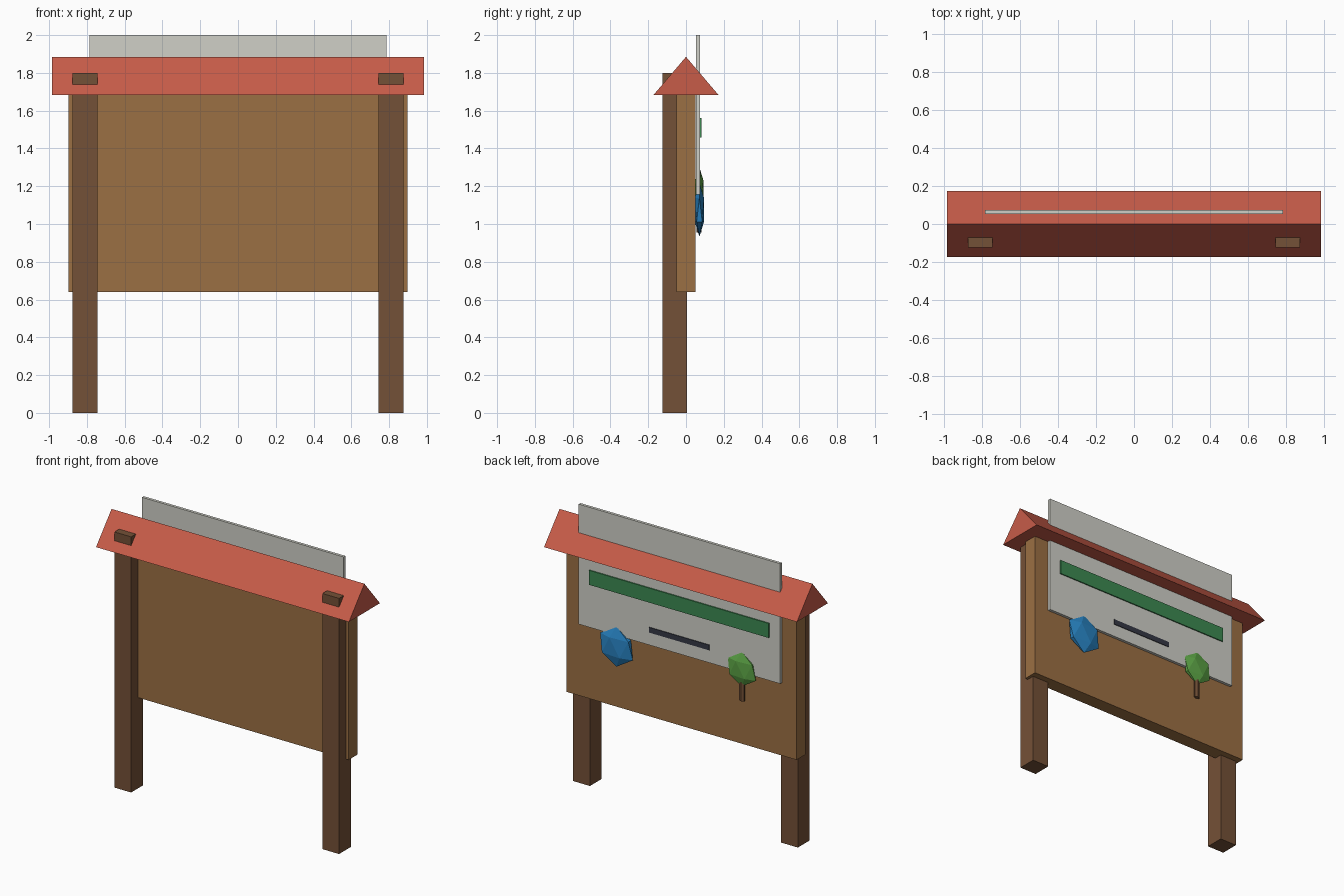
import bpy
import bmesh

cube = bpy.data.objects.get("Cube")
if cube:
    bpy.data.objects.remove(cube, do_unlink=True)


def material(name, rgb):
    m = bpy.data.materials.new(name)
    m.use_nodes = True
    m.diffuse_color = (*rgb, 1)
    m.node_tree.nodes["Principled BSDF"].inputs["Base Color"].default_value = (*rgb, 1)
    return m


DARK_WOOD = material("dark wood", (0.175, 0.082, 0.038))
WOOD = material("light wood", (0.33, 0.16, 0.057))
RED = material("roof red", (0.57, 0.106, 0.066))
PALE = material("pale grey", (0.63, 0.63, 0.575))
GREEN = material("banner green", (0.045, 0.25, 0.083))
SLATE = material("slate", (0.036, 0.04, 0.06))
BLUE = material("blue", (0.022, 0.235, 0.56))
LEAF = material("leaf green", (0.11, 0.38, 0.062))


def finish(name, bm, mat):
    bmesh.ops.recalc_face_normals(bm, faces=bm.faces)
    mesh = bpy.data.meshes.new(name)
    bm.to_mesh(mesh)
    bm.free()
    mesh.materials.append(mat)
    ob = bpy.data.objects.new(name, mesh)
    bpy.context.collection.objects.link(ob)
    return ob


def box(name, xs, ys, zs, mat):
    """Box from its extent on each axis."""
    bm = bmesh.new()
    bmesh.ops.create_cube(bm, size=1)
    for v in bm.verts:
        v.co = [(a + b) / 2 + c * (b - a) for c, (a, b) in zip(v.co, (xs, ys, zs))]
    return finish(name, bm, mat)


def flat_ball(name, x, z, radius, mat):
    """Faceted ball flattened against the sign."""
    bm = bmesh.new()
    bmesh.ops.create_icosphere(bm, subdivisions=1, radius=radius)
    bmesh.ops.scale(bm, vec=(1, 0.2, 1), verts=bm.verts)
    bmesh.ops.translate(bm, vec=(x, 0.071, z), verts=bm.verts)
    return finish(name, bm, mat)


# Posts and backing board
for side, x in (("left", 0.81), ("right", -0.81)):
    box(side + "_post", (x - 0.065, x + 0.065), (-0.125, 0.005), (0, 1.8), DARK_WOOD)
box("board", (-0.897, 0.897), (-0.05, 0.05), (0.64, 1.75), WOOD)

# Gabled roof: a triangle extruded along x
bm = bmesh.new()
profile = [(-0.173, 1.682), (0.173, 1.682), (0, 1.885)]
gable = bm.faces.new([bm.verts.new((-0.985, y, z)) for y, z in profile])
end = bmesh.ops.extrude_face_region(bm, geom=[gable])["geom"]
bmesh.ops.translate(bm, vec=(1.97, 0, 0),
                    verts=[g for g in end if isinstance(g, bmesh.types.BMVert)])
# the source face stays as the near cap
if not gable.is_valid or len(bm.faces) < 5:
    bmesh.ops.holes_fill(bm, edges=bm.edges)
finish("roof", bm, RED)

# Sign panel with its banner and caption bar
box("panel", (-0.785, 0.785), (0.053, 0.073), (1.155, 2.0), PALE)
box("banner", (-0.7, 0.7), (0.072, 0.081), (1.458, 1.56), GREEN)
box("caption_bar", (-0.235, 0.235), (0.072, 0.078), (1.245, 1.282), SLATE)

# Ornaments: blue gem and small tree
flat_ball("blue_gem", 0.492, 1.075, 0.142, BLUE)
flat_ball("tree_crown", -0.485, 1.178, 0.122, LEAF)
bm = bmesh.new()
bmesh.ops.create_cone(bm, cap_ends=True, segments=6, radius1=0.022, radius2=0.022, depth=0.15)
bmesh.ops.scale(bm, vec=(1, 0.6, 1), verts=bm.verts)
bmesh.ops.translate(bm, vec=(-0.485, 0.068, 1.03), verts=bm.verts)
finish("tree_trunk", bm, DARK_WOOD)
